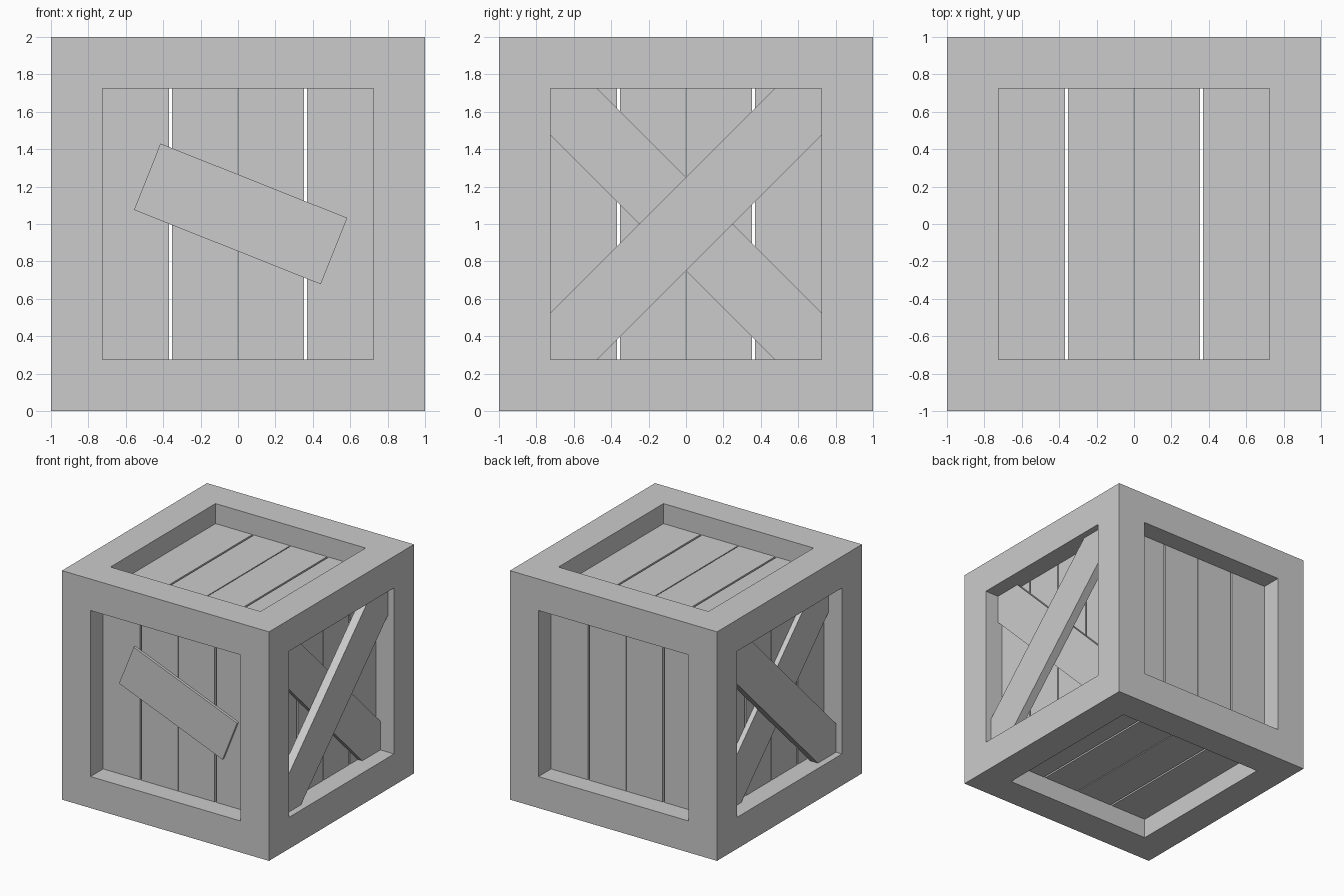
import bpy, bmesh
from math import radians
from mathutils import Matrix, Vector

if "Cube" in bpy.data.objects:
    bpy.data.objects.remove(bpy.data.objects["Cube"])

OPEN = 0.725      # half width of each opening
SKIN = 0.825      # outer face of the planks, from the centre
INNER = 0.735     # inner face of the planks
CENTRE = Matrix.Translation((0, 0, 1))


def finish(bm, name):
    bmesh.ops.remove_doubles(bm, verts=bm.verts, dist=1e-5)
    bmesh.ops.recalc_face_normals(bm, faces=bm.faces)
    mesh = bpy.data.meshes.new(name)
    bm.to_mesh(mesh)
    bm.free()
    obj = bpy.data.objects.new(name, mesh)
    bpy.context.collection.objects.link(obj)
    return obj


def slab(name, outline, near, far, matrix):
    """Extrude an (x, z) outline between two distances towards the front."""
    bm = bmesh.new()
    face = bm.faces.new([bm.verts.new((x, -near, z)) for x, z in outline])
    ext = bmesh.ops.extrude_face_region(bm, geom=[face])
    verts = [v for v in ext["geom"] if isinstance(v, bmesh.types.BMVert)]
    bmesh.ops.translate(bm, verts=verts, vec=(0, near - far, 0))
    bm.transform(CENTRE @ matrix)
    return finish(bm, name)


def rect(x0, x1, z0, z1):
    return [(x0, z0), (x1, z0), (x1, z1), (x0, z1)]


# Frame: one solid skeleton of twelve square beams
cuts = [-1, -OPEN, OPEN, 1]
solid = {(i, j, k) for i in range(3) for j in range(3) for k in range(3)
         if (i, j, k).count(1) < 2}
bm = bmesh.new()
for cell in solid:
    for axis in range(3):
        for side in (0, 1):
            near = list(cell)
            near[axis] += 2 * side - 1
            if tuple(near) in solid:
                continue
            corners = []
            for a, b in ((0, 0), (1, 0), (1, 1), (0, 1)):
                idx = list(cell)
                idx[axis] += side
                idx[(axis + 1) % 3] += a
                idx[(axis + 2) % 3] += b
                corners.append(bm.verts.new(Vector([cuts[n] for n in idx])))
            bm.faces.new(corners)
bm.transform(CENTRE)
finish(bm, "frame")

# Planks: four on each of the six sides, with narrow gaps
sides = {
    "front": Matrix(),
    "right": Matrix.Rotation(radians(90), 4, 'Z'),
    "back": Matrix.Rotation(radians(180), 4, 'Z'),
    "left": Matrix.Rotation(radians(-90), 4, 'Z'),
    "top": Matrix.Rotation(radians(-90), 4, 'X'),
    "bottom": Matrix.Rotation(radians(90), 4, 'X'),
}
spans = [(-OPEN, -0.369), (-0.353, -0.004), (0.004, 0.353), (0.369, OPEN)]
for side, turn in sides.items():
    for n, (x0, x1) in enumerate(spans, 1):
        slab(f"{side}_plank_{n}", rect(x0, x1, -OPEN, OPEN), INNER, SKIN, turn)

# Crossed braces on the right side, mirrored to the left
c = OPEN - 0.25
rising = [(-OPEN, -OPEN), (-c, -OPEN), (OPEN, c),
          (OPEN, OPEN), (c, OPEN), (-OPEN, -c)]
falling = [(-x, z) for x, z in rising]
for side, flip in (("right", Matrix()), ("left", Matrix.Scale(-1, 4, (1, 0, 0)))):
    turn = flip @ sides["right"]
    slab(f"{side}_inner_brace", falling, SKIN, 0.868, turn)
    slab(f"{side}_outer_brace", rising, 0.868, 0.942, turn)

# Tilted patch board nailed across the front
tilt = Matrix.Translation((0.014, 0, 0.054)) @ Matrix.Rotation(radians(21.7), 4, 'Y')
slab("front_patch_board", rect(-0.5375, 0.5375, -0.191, 0.191), SKIN, 0.847, tilt)
